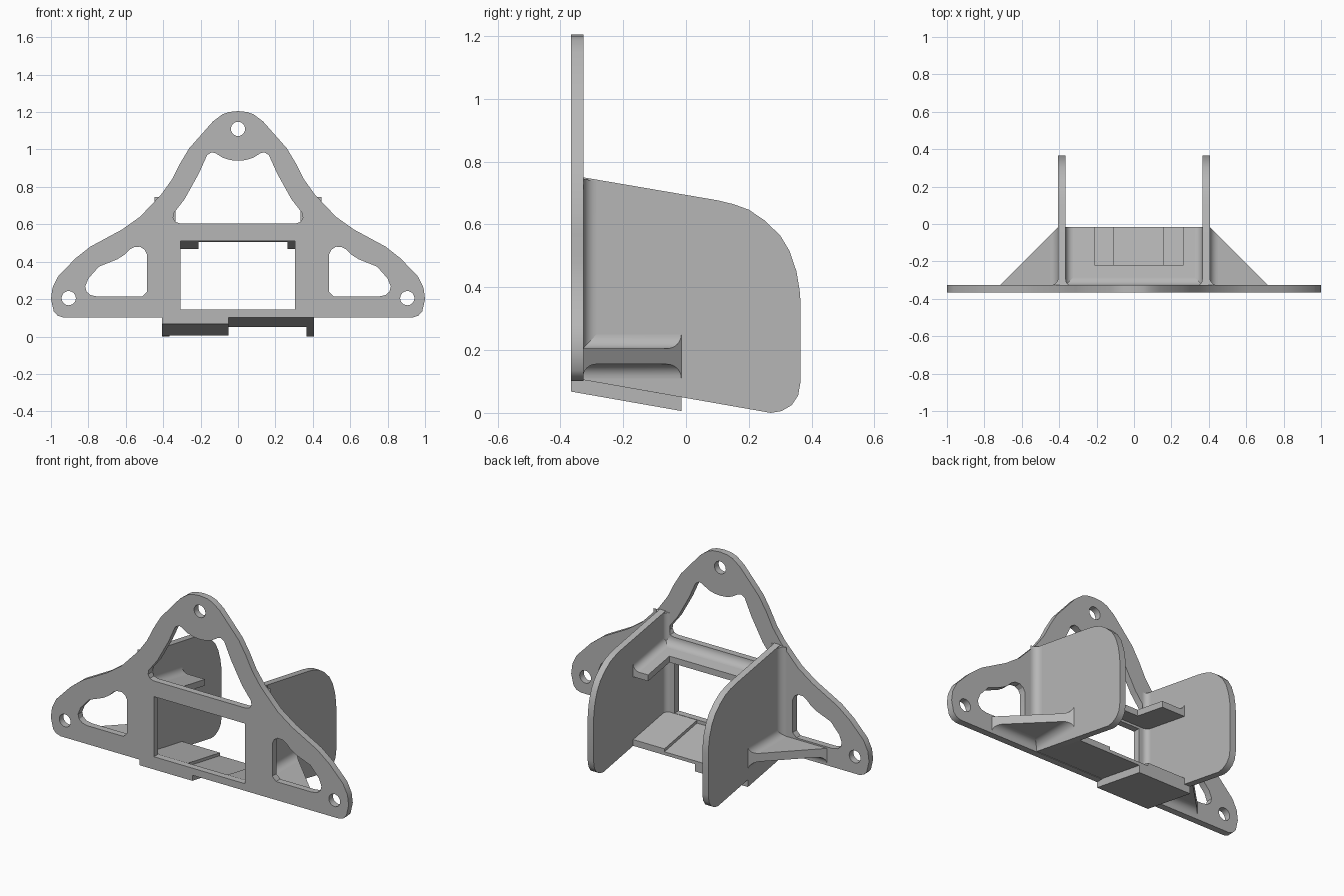
import bpy, bmesh, math
from mathutils import Vector

cube = bpy.data.objects.get("Cube")
if cube:
    bpy.data.objects.remove(cube, do_unlink=True)

GREY = (0.47, 0.47, 0.47, 1)
grey = bpy.data.materials.new("plain grey")
grey.use_nodes = True
grey.diffuse_color = GREY
grey.node_tree.nodes["Principled BSDF"].inputs["Base Color"].default_value = GREY

FRONT, BACK = -0.367, -0.327      # faces of the mounting plate
INNER, OUTER = 0.365, 0.405       # faces of the side walls
REAR = -0.015                     # rear edge of floor, roof and gussets
SLOPE = 0.176                     # backward tilt of floor and roof
parts = []


def prism(name, loops, axis, start, end, tilt=False, cut=None):
    """Extrude outline loops (first outer, then holes) along an axis."""
    place = {"x": lambda u, v, w: (w, u, v),
             "y": lambda u, v, w: (u, w, v),
             "z": lambda u, v, w: (u, v, w)}[axis]
    bm = bmesh.new()
    for loop in loops:
        vs = [bm.verts.new(place(u, v, start)) for u, v in loop]
        for a, b in zip(vs, vs[1:] + vs[:1]):
            bm.edges.new((a, b))
    bmesh.ops.triangle_fill(bm, use_beauty=True, edges=bm.edges[:],
                            normal=Vector(place(0, 0, 1)))
    ext = bmesh.ops.extrude_face_region(bm, geom=bm.faces[:], use_keep_orig=True)
    top = [g for g in ext["geom"] if isinstance(g, bmesh.types.BMVert)]
    bmesh.ops.translate(bm, verts=top, vec=Vector(place(0, 0, end - start)))
    if tilt:
        for v in bm.verts:
            v.co.z -= SLOPE * (v.co.y - BACK)
    if cut:
        bmesh.ops.bisect_plane(bm, geom=bm.verts[:] + bm.edges[:] + bm.faces[:],
                               plane_co=cut[0], plane_no=cut[1], clear_outer=True)
        bmesh.ops.holes_fill(bm, edges=[e for e in bm.edges if e.is_boundary])
    bmesh.ops.recalc_face_normals(bm, faces=bm.faces[:])
    mesh = bpy.data.meshes.new(name)
    bm.to_mesh(mesh)
    bm.free()
    mesh.materials.append(grey)
    obj = bpy.data.objects.new(name, mesh)
    bpy.context.collection.objects.link(obj)
    parts.append(obj)
    return obj


def rect(a, b, c, d):
    return [(a, c), (b, c), (b, d), (a, d)]


def circle(cx, cy, r, n=24):
    return [(cx + r * math.cos(i * math.tau / n), cy + r * math.sin(i * math.tau / n))
            for i in range(n)]


def flip(points):
    return [(-u, v) for u, v in reversed(points)]


def fillet(u, v, du, dv, r, n=8):
    """Concave corner filler growing from (u, v) toward du, dv."""
    arc = [i * math.pi / 2 / n for i in range(n + 1)]
    return [(u, v)] + [(u + du * r * (1 - math.sin(t)), v + dv * r * (1 - math.cos(t)))
                       for t in arc]


# Mounting plate with window, lightening holes and screw holes
half = [(0.05, 1.2), (0.085, 1.187), (0.134, 1.15), (0.262, 1.005), (0.31, 0.925),
        (0.353, 0.84), (0.41, 0.76), (0.524, 0.64), (0.62, 0.572), (0.79, 0.48),
        (0.87, 0.417), (0.963, 0.32), (0.992, 0.26), (1, 0.2), (0.985, 0.134),
        (0.965, 0.112), (0.935, 0.102)]
crown = [(0.04, 0.943), (0.08, 0.955), (0.12, 0.98), (0.14, 0.985), (0.165, 0.97),
         (0.21, 0.87), (0.285, 0.735), (0.343, 0.66), (0.347, 0.635), (0.335, 0.613),
         (0.31, 0.605)]
side_hole = [(0.487, 0.24), (0.487, 0.44), (0.5, 0.465), (0.524, 0.48), (0.555, 0.478),
             (0.58, 0.465), (0.61, 0.435), (0.647, 0.412), (0.743, 0.374), (0.8, 0.31),
             (0.817, 0.267), (0.81, 0.24), (0.79, 0.222), (0.754, 0.214), (0.512, 0.214)]
prism("mounting_plate",
      [[(0, 1.205)] + half + flip(half),
       [(0, 0.94)] + crown + flip(crown),
       side_hole, flip(side_hole),
       rect(-0.308, 0.305, 0.145, 0.51),
       circle(0, 1.11, 0.038), circle(0.905, 0.205, 0.038), circle(-0.905, 0.205, 0.038)],
      "y", FRONT, BACK)

# Side walls, their fillets and the triangular gussets
wall = [(BACK, 0.75), (0.1, 0.677), (0.15, 0.665), (0.2, 0.647), (0.25, 0.613),
        (0.3, 0.565), (0.33, 0.515), (0.352, 0.45), (0.362, 0.39), (0.365, 0.35),
        (0.365, 0.1), (0.357, 0.055), (0.337, 0.025), (0.305, 0.006), (0.27, 0),
        (BACK, 0.105)]
for s, side in ((1, "left"), (-1, "right")):
    prism(side + "_wall", [wall], "x", s * INNER, s * OUTER)
    prism(side + "_outer_fillet", [fillet(s * OUTER, BACK, s, 1, 0.042)],
          "z", 0.2, 0.745, tilt=True)
    prism(side + "_inner_fillet", [fillet(s * INNER, BACK, -s, 1, 0.03)],
          "z", 0.107, 0.745, tilt=True)
    diagonal = ((s * OUTER, REAR, 0), (s, 1, 0))
    prism(side + "_gusset", [rect(s * OUTER, s * 0.72, 0.155, 0.205)],
          "y", BACK, REAR, cut=diagonal)
    for z, up, where in ((0.205, 1, "upper"), (0.155, -1, "lower")):
        prism(f"{side}_gusset_{where}_fillet", [fillet(s * OUTER, z, s, up, 0.045)],
              "y", BACK, REAR, cut=diagonal)
    prism(side + "_gusset_plate_fillet", [fillet(BACK, 0.155, 1, -1, 0.04)],
          "x", s * OUTER, s * 0.72, cut=diagonal)

# Sloping floor with a shallow channel, and the thicker block beneath one side
prism("floor", [rect(-INNER, INNER, BACK, REAR)], "z", 0.105, 0.125, tilt=True)
prism("floor_rail_wide", [rect(-INNER, -0.11, BACK, REAR)], "z", 0.125, 0.143, tilt=True)
prism("floor_rail_narrow", [rect(0.155, INNER, BACK, REAR)], "z", 0.125, 0.143, tilt=True)
prism("floor_block", [rect(-OUTER, -0.05, FRONT, REAR)], "z", 0.061, 0.105, tilt=True)

# Sloping roof: a bar behind the plate with a tab along each wall
roof = [(-INNER, BACK), (INNER, BACK), (INNER, REAR), (0.265, REAR),
        (0.265, -0.22), (-0.21, -0.22), (-0.21, REAR), (-INNER, REAR)]
prism("roof", [roof], "z", 0.524, 0.562, tilt=True)
prism("roof_front_fillet", [fillet(BACK, 0.562, 1, 1, 0.04)], "x", -INNER, INNER, tilt=True)
for s, side in ((1, "left"), (-1, "right")):
    prism(side + "_roof_fillet", [fillet(s * INNER, 0.562, -s, 1, 0.04)],
          "y", BACK, REAR, tilt=True)

# Smooth the fillets while keeping hard edges
bpy.ops.object.select_all(action="DESELECT")
for obj in parts:
    obj.select_set(True)
bpy.context.view_layer.objects.active = parts[0]
bpy.ops.object.shade_smooth_by_angle(angle=math.radians(30))
